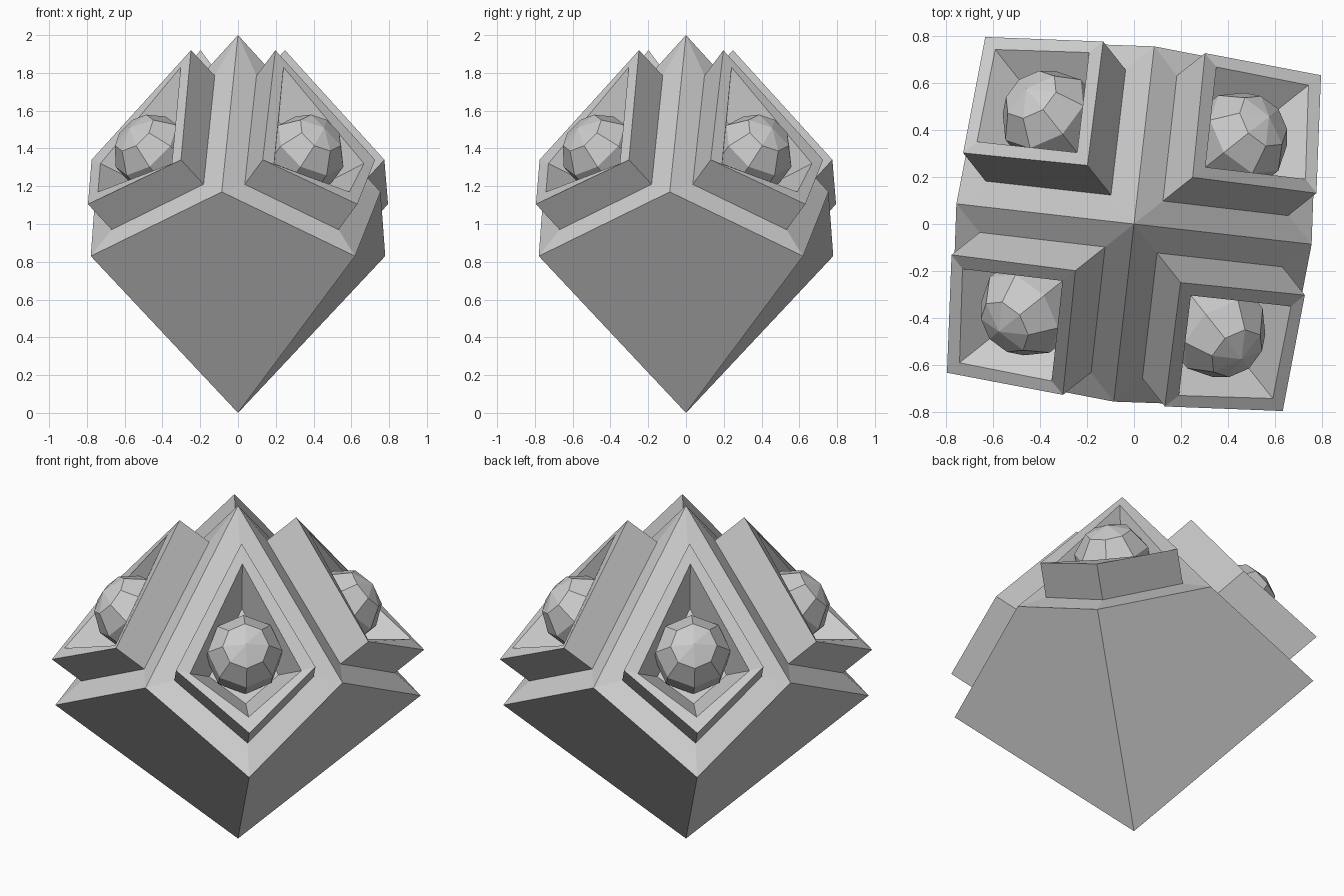
import bpy, bmesh, math
from mathutils import Vector, Matrix

if "Cube" in bpy.data.objects:
    bpy.data.objects.remove(bpy.data.objects["Cube"])

TURN = math.radians(38.5)          # direction of the first kite face
NORMAL = Vector((0.762, 0, 0.648))  # outward direction of a kite face


def kite(apex, side, tip):
    """Ring of four points: apex, side, tip, mirrored side (u outward, z up)."""
    (ua, za), (us, vs, zs), (ut, zt) = apex, side, tip
    return [Vector(p) for p in ((ua, 0, za), (us, -vs, zs), (ut, 0, zt), (us, vs, zs))]


# Rings stepping from the body edge over the raised frame into the recess
body_edge = kite((0, 2.0), (.537, .537, 1.17), (.996, .83))
frame_base = kite((.157, 1.785), (.535, .38, 1.21), (.855, .97))
frame_top = kite((.318, 1.92), (.688, .38, 1.34), (1.015, 1.105))
frame_inner = kite((.388, 1.83), (.689, .304, 1.32), (.947, 1.17))
mid = sum(frame_inner, Vector()) / 4
floor = [mid + (p - mid) * .62 - NORMAL * .2 for p in frame_inner]
rings = [body_edge, frame_base, frame_top, frame_inner, floor]


def finish(bm, name):
    mesh = bpy.data.meshes.new(name)
    bm.to_mesh(mesh)
    bm.free()
    obj = bpy.data.objects.new(name, mesh)
    bpy.context.collection.objects.link(obj)
    return obj


# Body: four framed upper kites and four plain lower kites
bm = bmesh.new()
for k in range(4):
    rot = Matrix.Rotation(TURN + k * math.pi / 2, 3, 'Z')
    loops = [[bm.verts.new(rot @ p) for p in ring] for ring in rings]
    for a, b in zip(loops, loops[1:]):
        for i in range(4):
            j = (i + 1) % 4
            bm.faces.new((a[i], a[j], b[j], b[i]))
    bm.faces.new(loops[-1])
    # lower kite between this tip and the next one
    nxt = Matrix.Rotation(math.pi / 2, 3, 'Z') @ rot
    pts = (Vector((0, 0, 0)), nxt @ body_edge[2], rot @ body_edge[3], rot @ body_edge[2])
    bm.faces.new([bm.verts.new(p) for p in pts])
bmesh.ops.remove_doubles(bm, verts=bm.verts, dist=.002)
bmesh.ops.recalc_face_normals(bm, faces=bm.faces)
finish(bm, "gem_body")

# Faceted ball sitting in each recess, its pole facing outward
tilt = NORMAL.to_track_quat('Z', 'Y').to_matrix().to_4x4()
for k in range(4):
    bm = bmesh.new()
    place = (Matrix.Rotation(TURN + k * math.pi / 2, 4, 'Z')
             @ Matrix.Translation((.57, 0, 1.37)) @ tilt)
    bmesh.ops.create_uvsphere(bm, u_segments=8, v_segments=5, radius=.215, matrix=place)
    finish(bm, f"recess_ball_{k + 1}")
